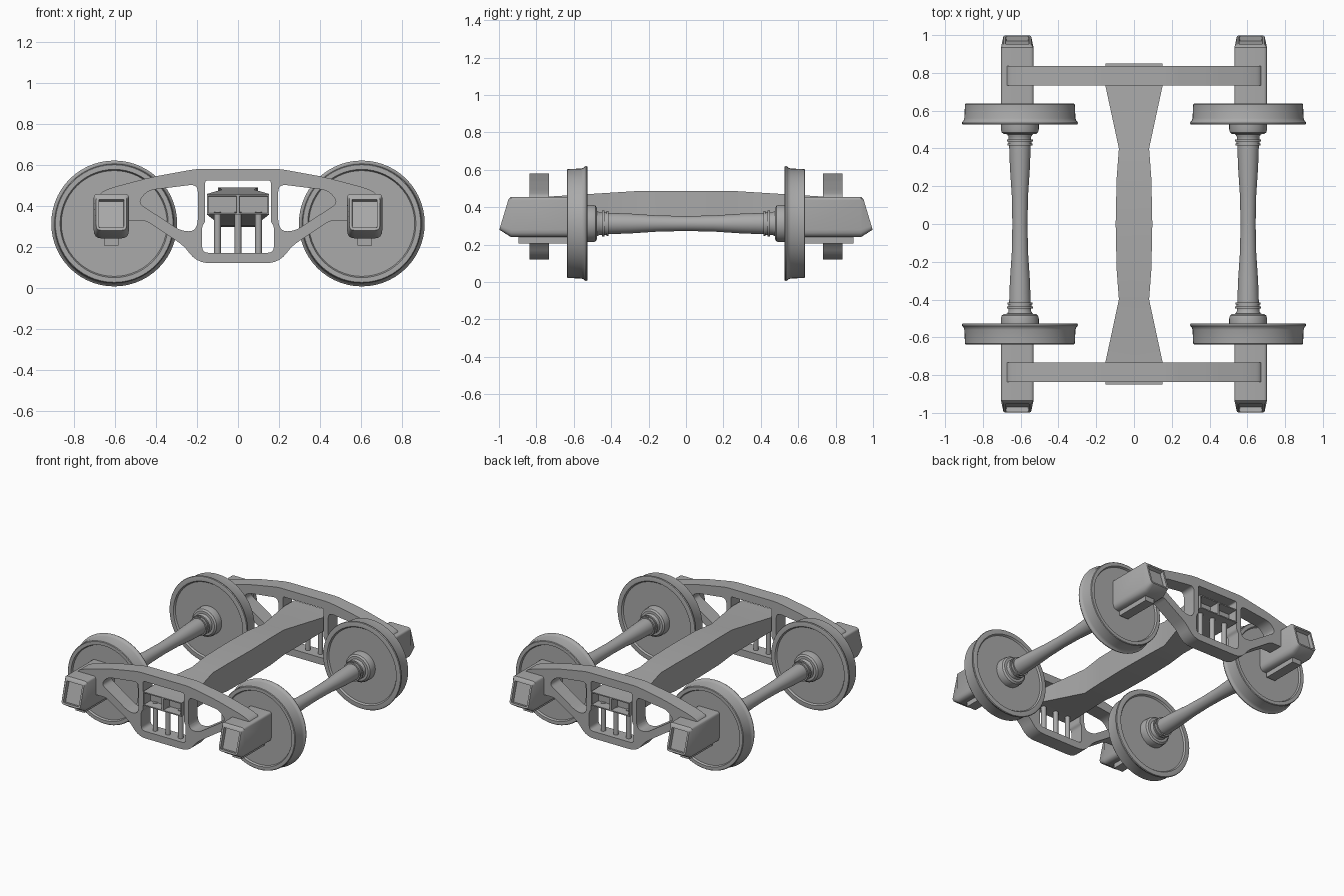
import bpy, bmesh, math
from mathutils import Vector

if "Cube" in bpy.data.objects:
    bpy.data.objects.remove(bpy.data.objects["Cube"])

steel = bpy.data.materials.new("cast_steel_grey")
steel.diffuse_color = (0.4, 0.4, 0.4, 1)
steel.use_nodes = True
steel.node_tree.nodes["Principled BSDF"].inputs["Base Color"].default_value = steel.diffuse_color

WX, WZ = 0.604, 0.313      # wheel centre


def finish(name, bm, angle=32):
    bmesh.ops.recalc_face_normals(bm, faces=bm.faces)
    me = bpy.data.meshes.new(name)
    bm.to_mesh(me)
    bm.free()
    me.materials.append(steel)
    ob = bpy.data.objects.new(name, me)
    bpy.context.collection.objects.link(ob)
    bpy.ops.object.select_all(action='DESELECT')
    ob.select_set(True)
    bpy.context.view_layer.objects.active = ob
    bpy.ops.object.shade_smooth_by_angle(angle=math.radians(angle))
    return ob


def loft(rings, cap=True):
    """Skin matching rings of points; returns bmesh and its rings of verts."""
    bm = bmesh.new()
    vr = [[bm.verts.new(p) for p in r] for r in rings]
    n = len(vr[0])
    for a, b in zip(vr, vr[1:]):
        for i in range(n):
            j = (i + 1) % n
            bm.faces.new((a[i], a[j], b[j], b[i]))
    if cap:
        bm.faces.new(vr[0])
        bm.faces.new(vr[-1])
    return bm, vr


def lathe_y(name, profile, x, z, n=48):
    rings = [[(x + r * math.cos(2 * math.pi * i / n), y, z + r * math.sin(2 * math.pi * i / n))
              for i in range(n)] for y, r in profile]
    return finish(name, loft(rings)[0])


def rounded(pts, seg=5):
    """Polygon of (x, z, radius) with softened corners."""
    out = []
    for i, (x, z, r) in enumerate(pts):
        p = Vector((x, z))
        if r == 0:
            out.append(p)
            continue
        a, b = Vector(pts[i - 1][:2]), Vector(pts[(i + 1) % len(pts)][:2])
        a = p + (a - p).normalized() * r
        b = p + (b - p).normalized() * r
        for k in range(seg + 1):
            t = k / seg
            out.append(a * (1 - t) ** 2 + p * 2 * t * (1 - t) + b * t * t)
    return out


def pocket(bm, faces, rim, depth):
    bmesh.ops.recalc_face_normals(bm, faces=bm.faces)
    bm.normal_update()
    bmesh.ops.inset_individual(bm, faces=faces, thickness=rim, depth=0)
    bmesh.ops.inset_individual(bm, faces=faces, thickness=0.002, depth=-depth)


def mirror_x(half):
    return half + [(-x, z, r) for x, z, r in reversed(half)]


# Wheels and axles
wheel = [(0.624, 0.258), (0.637, 0.264), (0.637, 0.287), (0.633, 0.291), (0.56, 0.294),
         (0.546, 0.299), (0.541, 0.305), (0.534, 0.307), (0.528, 0.304), (0.526, 0.296),
         (0.526, 0.272), (0.537, 0.264), (0.537, 0.10), (0.50, 0.10), (0.485, 0.096),
         (0.476, 0.085), (0.474, 0.05)]
axle = [(0.53, 0.07), (0.475, 0.068), (0.462, 0.06), (0.448, 0.06), (0.448, 0.069), (0.436, 0.069),
        (0.436, 0.061), (0.425, 0.061), (0.425, 0.066), (0.415, 0.066), (0.415, 0.057), (0.3, 0.053),
        (0.15, 0.043), (0.0, 0.04)]
for sx, end in ((-1, "left"), (1, "right")):
    for sy, side in ((-1, "front"), (1, "back")):
        lathe_y(f"wheel_{side}_{end}", [(sy * y, r) for y, r in wheel], sx * WX, WZ, 56)
    lathe_y(f"axle_{end}", axle + [(-y, r) for y, r in reversed(axle[:-1])], sx * WX, WZ, 32)

# Side frames: outline with three window openings
outline = mirror_x([(0.2, 0.12, 0.06), (0.265, 0.205, 0.04), (0.45, 0.327, 0.02), (0.679, 0.327, 0),
                    (0.679, 0.462, 0.03), (0.61, 0.49, 0.03), (0.42, 0.54, 0.05), (0.2, 0.58, 0.04)])
middle = mirror_x([(0.175, 0.17, 0.03), (0.175, 0.30, 0.012), (0.16, 0.32, 0.012), (0.16, 0.523, 0.012)])
window = [(0.196, 0.505, 0.04), (0.44, 0.475, 0.035), (0.49, 0.415, 0.035), (0.275, 0.275, 0.035),
          (0.21, 0.275, 0.03), (0.196, 0.32, 0.02)]
loops = [outline, middle, window, [(-x, z, r) for x, z, r in window]]
for sy, side in ((-1, "front"), (1, "back")):
    cu = bpy.data.curves.new("frame_outline", 'CURVE')
    cu.dimensions, cu.fill_mode, cu.extrude = '2D', 'BOTH', 0.052
    for lp in loops:
        pts = rounded(lp)
        sp = cu.splines.new('POLY')
        sp.points.add(len(pts) - 1)
        for q, p in zip(sp.points, pts):
            q.co = (p.x, p.y, 0, 1)
        sp.use_cyclic_u = True
    tmp = bpy.data.objects.new("frame_outline", cu)
    bpy.context.collection.objects.link(tmp)
    me = bpy.data.meshes.new_from_object(tmp.evaluated_get(bpy.context.evaluated_depsgraph_get()))
    bpy.data.objects.remove(tmp)
    bm = bmesh.new()
    bm.from_mesh(me)
    bmesh.ops.remove_doubles(bm, verts=bm.verts, dist=0.0005)
    for v in bm.verts:
        x, z, d = v.co
        v.co = (x, sy * 0.785 - d, z)
    for f in bm.faces:
        f.material_index = 0
    finish(f"side_frame_{side}", bm)

# Bolster: tapered beam with two pockets in each end
half = [(0.85, 0.152, 0.357, 0.455), (0.735, 0.152, 0.357, 0.457), (0.4, 0.08, 0.30, 0.478),
        (0.24, 0.092, 0.295, 0.488), (0.0, 0.097, 0.295, 0.488)]
secs = half + [(-y, w, a, b) for y, w, a, b in reversed(half[:-1])]
bm, vr = loft([[(-w, y, a), (0, y, a), (w, y, a), (w, y, b), (0, y, b), (-w, y, b)]
               for y, w, a, b in secs], cap=False)
ends = []
for r in (vr[0], vr[-1]):
    ends += [bm.faces.new((r[0], r[1], r[4], r[5])), bm.faces.new((r[1], r[2], r[3], r[4]))]
pocket(bm, ends, 0.011, 0.07)
finish("bolster", bm)

# Spring posts under the bolster ends
for sy, side in ((-1, "front"), (1, "back")):
    for k in (-1, 0, 1):
        rings = [[(k * 0.1 + 0.017 * math.cos(a * math.pi / 8), sy * 0.785 + 0.017 * math.sin(a * math.pi / 8), z)
                  for a in range(16)] for z in (0.165, 0.37)]
        finish(f"spring_{side}_{k + 2}", loft(rings)[0])

# Bearing boxes with slanted open lids, and keeper bars below
for sx, end in ((-1, "left"), (1, "right")):
    for sy, side in ((-1, "front"), (1, "back")):
        cx = sx * 0.618
        body = rounded(mirror_x([(0.086, 0.24, 0.04), (0.086, 0.456, 0.018)]), 4)
        lid = rounded(mirror_x([(0.074, 0.28, 0.022), (0.074, 0.442, 0.014)]), 4)
        rings = [[(cx + p.x, sy * y, p.y) for p in body] for y in (0.63, 0.935)]
        rings.append([(cx + p.x, sy * (0.998 - (p.y - 0.28) * 0.3), p.y) for p in lid])
        bm, vr = loft(rings, cap=False)
        bm.faces.new(vr[0])
        pocket(bm, [bm.faces.new(vr[-1])], 0.013, 0.025)
        finish(f"bearing_box_{side}_{end}", bm)
        keeper = [[(cx + dx, sy * y, z) for dx, z in ((-0.035, 0.206), (0.035, 0.206), (0.035, 0.26), (-0.035, 0.26))]
                  for y in (0.635, 0.895)]
        finish(f"keeper_bar_{side}_{end}", loft(keeper)[0])
